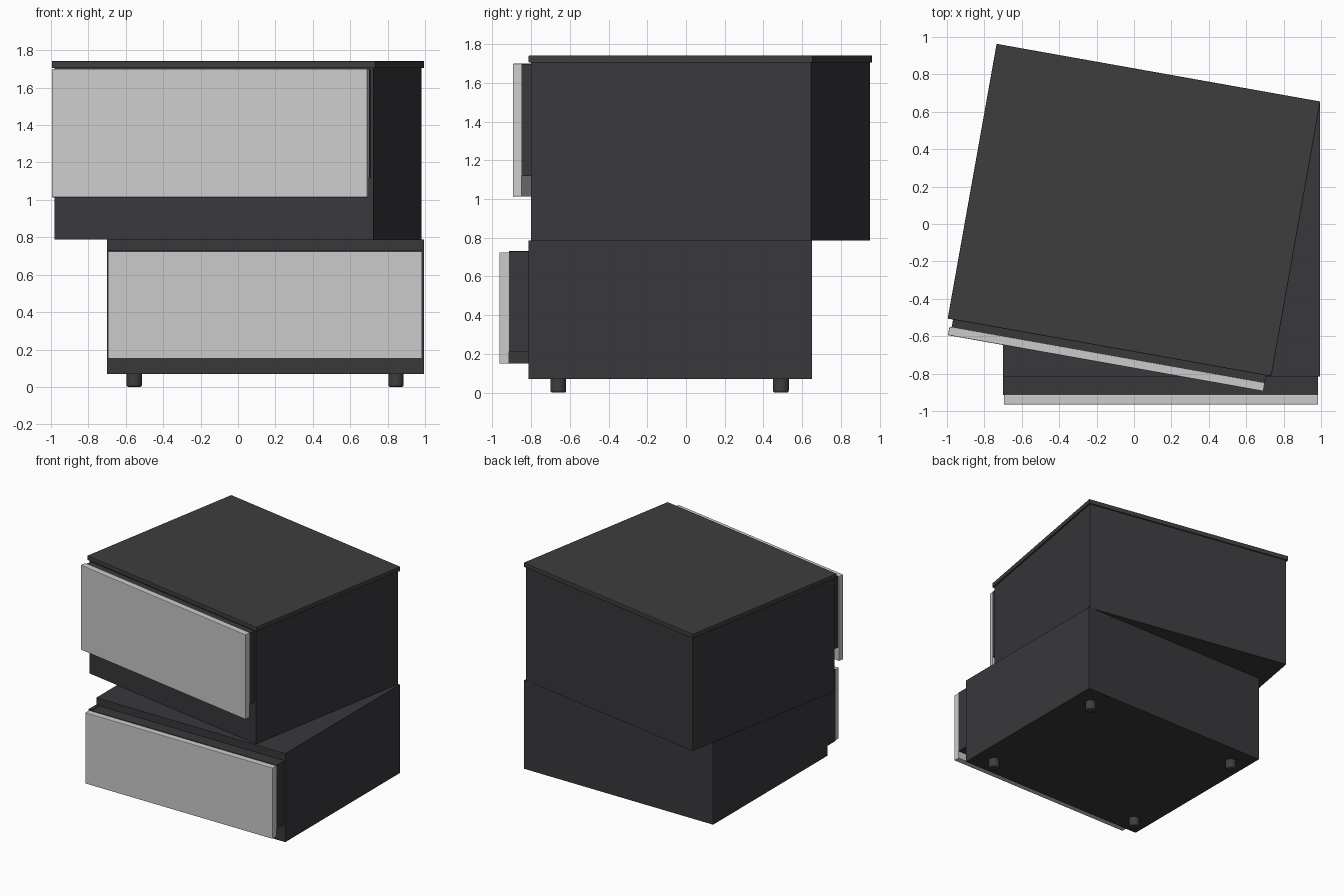
import bpy, math
from mathutils import Matrix, Vector

if "Cube" in bpy.data.objects:
    bpy.data.objects.remove(bpy.data.objects["Cube"])


def material(name, rgb):
    m = bpy.data.materials.new(name)
    m.diffuse_color = (*rgb, 1)
    m.use_nodes = True
    m.node_tree.nodes["Principled BSDF"].inputs["Base Color"].default_value = m.diffuse_color
    return m


CASE = material("charcoal", (0.04, 0.04, 0.045))
TOP = material("dark_top", (0.048, 0.048, 0.048))

# The upper cabinet is swivelled about the vertical axis
SWIVEL = Matrix.Translation((0, 0.0745, 0)) @ Matrix.Rotation(math.radians(-10.1), 4, 'Z')


def box(name, x, y, z, mat=None, bevel=0.0, place=Matrix()):
    """Box spanning the given (min, max) ranges."""
    bpy.ops.mesh.primitive_cube_add(size=1)
    o = bpy.context.object
    o.name = name
    size = Matrix.Diagonal((x[1] - x[0], y[1] - y[0], z[1] - z[0], 1))
    centre = Vector((sum(x) / 2, sum(y) / 2, sum(z) / 2))
    o.data.transform(Matrix.Translation(centre) @ size)
    o.matrix_world = place
    if mat:
        o.data.materials.append(mat)
    if bevel:
        b = o.modifiers.new("Bevel", 'BEVEL')
        b.width, b.segments = bevel, 2
    return o


# Lower cabinet with its drawer slightly open
box("lower_cabinet", (-0.70, 0.995), (-0.815, 0.652), (0.07, 0.787), CASE)
box("lower_drawer_box", (-0.70, 0.985), (-0.915, -0.80), (0.21, 0.728), CASE)
box("lower_drawer_side", (-0.70, -0.67), (-0.915, -0.80), (0.15, 0.732), CASE)
box("lower_drawer_front", (-0.695, 0.985), (-0.965, -0.914), (0.15, 0.725), bevel=0.004)

# Upper cabinet, drawer and lid, all swivelled
box("upper_cabinet", (-0.866, 0.866), (-0.7355, 0.7355), (0.787, 1.71), CASE, place=SWIVEL)
box("upper_drawer_box", (-0.85, 0.85), (-0.788, -0.72), (1.12, 1.697), CASE, place=SWIVEL)
box("upper_drawer_front", (-0.862, 0.851), (-0.833, -0.787), (1.013, 1.70),
    bevel=0.004, place=SWIVEL)
box("lid", (-0.879, 0.879), (-0.746, 0.746), (1.705, 1.742), TOP, bevel=0.004, place=SWIVEL)

# Four short round feet
for x in (-0.555, 0.845):
    for y in (-0.66, 0.49):
        bpy.ops.mesh.primitive_cylinder_add(vertices=24, radius=0.041, depth=0.08,
                                            location=(x, y, 0.04))
        foot = bpy.context.object
        foot.name = "foot"
        foot.data.materials.append(TOP)
        b = foot.modifiers.new("Bevel", 'BEVEL')
        b.width, b.segments = 0.01, 3
        bpy.ops.object.shade_smooth_by_angle()
